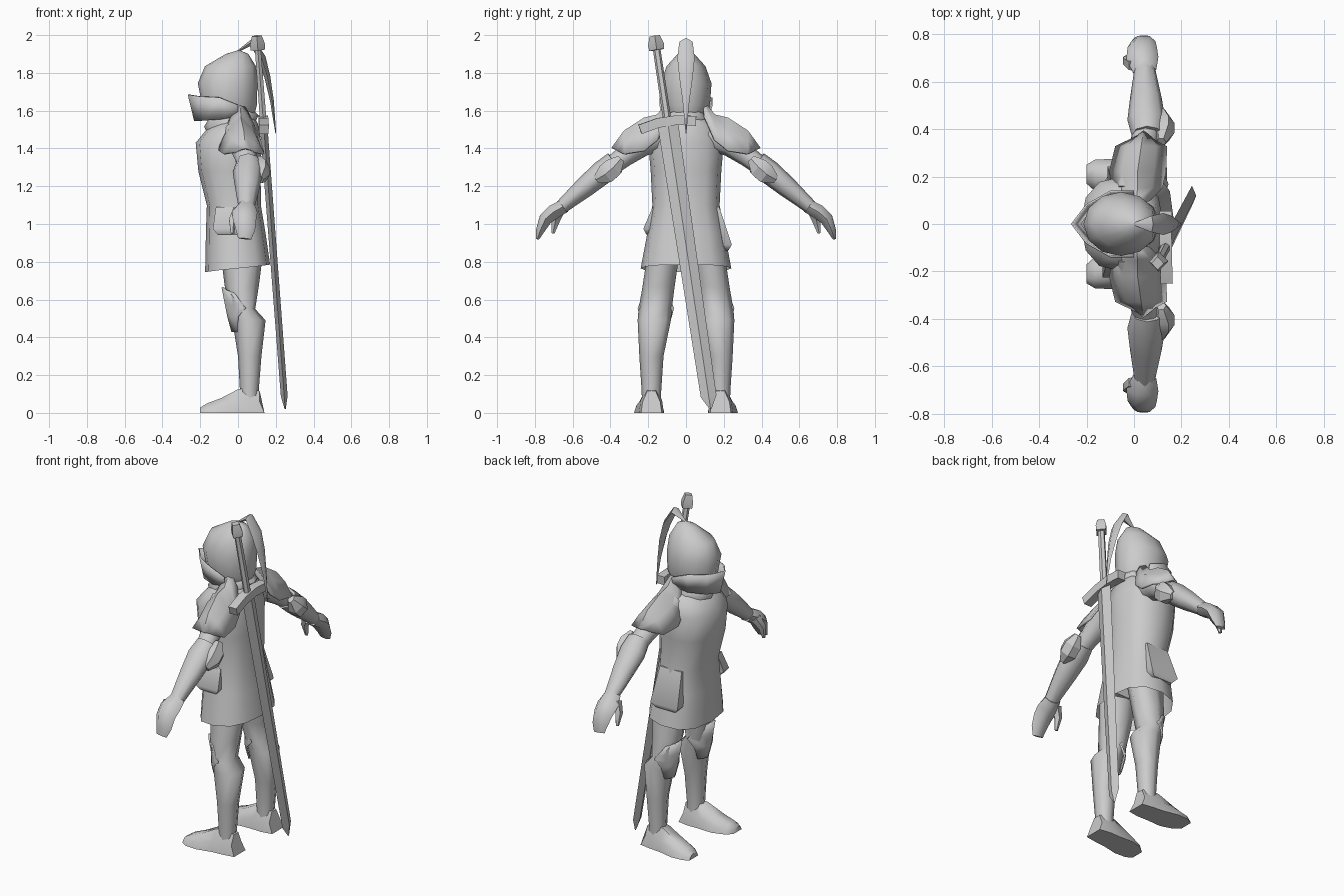
import bpy, bmesh, math
from mathutils import Vector as V

if "Cube" in bpy.data.objects:
    bpy.data.objects.remove(bpy.data.objects["Cube"])

steel = bpy.data.materials.new("plain_grey")
steel.diffuse_color = (0.6, 0.6, 0.6, 1)
steel.use_nodes = True
steel.node_tree.nodes["Principled BSDF"].inputs["Base Color"].default_value = steel.diffuse_color


def loft(name, rings, closed=True, caps=(True, True), mirror=False, thick=0, angle=55):
    """Skin a list of equal-length point rings."""
    bm = bmesh.new()
    vs = [[bm.verts.new(p) for p in r] for r in rings]
    n = len(vs[0])
    for a, b in zip(vs, vs[1:]):
        for i in range(n if closed else n - 1):
            j = (i + 1) % n
            bm.faces.new((a[i], a[j], b[j], b[i]))
    if closed:
        for use, r in zip(caps, (vs[0], vs[-1])):
            if use:
                bm.faces.new(r)
    bmesh.ops.remove_doubles(bm, verts=bm.verts, dist=0.0005)
    bmesh.ops.recalc_face_normals(bm, faces=bm.faces)
    me = bpy.data.meshes.new(name)
    bm.to_mesh(me)
    bm.free()
    me.materials.append(steel)
    ob = bpy.data.objects.new(name, me)
    bpy.context.collection.objects.link(ob)
    bpy.ops.object.select_all(action='DESELECT')
    ob.select_set(True)
    bpy.context.view_layer.objects.active = ob
    bpy.ops.object.shade_smooth_by_angle(angle=math.radians(angle))
    if thick:
        m = ob.modifiers.new("thickness", 'SOLIDIFY')
        m.thickness, m.offset = thick, 0
    if mirror:
        m = ob.modifiers.new("mirror", 'MIRROR')
        m.use_axis = (False, True, False)
        m.use_mirror_merge = False
    return ob


def level(cx, cy, z, rx, ry, n=12, tilt=0, power=1.0, phase=0):
    """Horizontal ring; tilt lifts the back edge, power < 1 squares it."""
    pts = []
    for i in range(n):
        a = 2 * math.pi * i / n + phase
        c, s = math.cos(a), math.sin(a)
        pts.append(V((cx + rx * math.copysign(abs(c) ** power, c),
                      cy + ry * math.copysign(abs(s) ** power, s), z + tilt * c)))
    return pts


def tube(name, path, ref, n=8, **kw):
    """Tube through (point, radius along ref, other radius)."""
    ps = [V(p[0]) for p in path]
    rings = []
    for i, (p, (_, ra, rb)) in enumerate(zip(ps, path)):
        t = (ps[min(i + 1, len(ps) - 1)] - ps[max(i - 1, 0)]).normalized()
        a = V(ref)
        a = (a - t * a.dot(t)).normalized()
        b = t.cross(a)
        rings.append([p + a * ra * math.cos(2 * math.pi * k / n)
                      + b * rb * math.sin(2 * math.pi * k / n) for k in range(n)])
    return loft(name, rings, **kw)


# Helmet
loft("helmet", [level(-.045, 0, 1.575, .135, .105, tilt=.015),
                level(-.045, 0, 1.63, .145, .127), level(-.055, 0, 1.745, .158, .135),
                level(-.04, 0, 1.835, .135, .103), level(-.005, 0, 1.90, .06, .045),
                level(.005, 0, 1.92, .004, .004)])

# Pointed visor wrapped around the lower face
def both(pts):
    return [V((x, -y, z)) for x, y, z in pts[:0:-1]] + [V(p) for p in pts]

loft("visor", [both([(-.262, 0, 1.685), (-.20, .08, 1.675), (-.10, .137, 1.67), (0, .137, 1.63)]),
               both([(-.228, 0, 1.545), (-.18, .065, 1.548), (-.09, .112, 1.555), (0, .12, 1.57)])],
     closed=False, thick=.008)

# Plume curling down behind the helmet
tube("plume", [((0, 0, 1.915), .005, .005), ((.075, 0, 1.965), .035, .022),
               ((.125, 0, 1.88), .046, .022), ((.155, 0, 1.78), .036, .016),
               ((.18, 0, 1.65), .018, .01), ((.2, 0, 1.48), .002, .002)], (0, 1, 0), n=4)

# Neck and flared collar
loft("neck", [level(-.03, 0, 1.48, .09, .09, 8), level(-.03, 0, 1.62, .09, .09, 8)])
loft("collar", [level(-.035, 0, 1.50, .12, .13, 10, .03), level(-.035, 0, 1.545, .145, .125, 10, .03),
                level(-.035, 0, 1.585, .115, .105, 10, .02)])

# Tunic with flared skirt, open at the hem
loft("tunic", [level(-.002, 0, .765, .172, .24, 12, .02, .8),
               level(-.012, 0, .95, .158, .205, 12, 0, .8),
               level(-.022, 0, 1.10, .143, .178, 12, 0, .8),
               level(-.045, 0, 1.28, .165, .187, 12, 0, .8),
               level(-.05, 0, 1.43, .174, .20, 12, 0, .85),
               level(-.035, 0, 1.51, .14, .17, 12, .02, .9),
               level(-.02, 0, 1.56, .10, .10, 12, .02)], caps=(False, True))

# Hip plates hanging on the skirt
q = dict(n=4, phase=math.pi / 4)
for name, s, x, low in (("left_hip_plate", 1, -.02, .86), ("right_hip_plate", -1, -.055, .945)):
    hx = .13 if s > 0 else .11
    drop = (1.09 - low) * .33
    loft(name, [level(x, s * .155, 1.09, hx * .8, .03, **q),
                level(x, s * (.17 + drop * .6), low + .03, hx, .038, **q),
                level(x, s * (.165 + drop * .5), low, hx * .7, .03, **q)])

# Shoulder guards: arched shells
def arch(y, z, cx, hx, drop):
    return [V((cx + hx * u, y + .04 * abs(u) * (-1 if y > .35 else 0), z - drop * abs(u) ** 1.6))
            for u in (-1, -.55, 0, .55, 1)]

loft("shoulder_guard", [arch(.095, 1.64, .01, .05, .07), arch(.15, 1.575, .015, .10, .13),
                        arch(.22, 1.558, .015, .115, .17), arch(.325, 1.49, .03, .105, .12),
                        arch(.39, 1.40, .04, .045, .02)],
     closed=False, mirror=True, thick=.012)

# Arms
tube("upper_arm", [((.0, .13, 1.47), .085, .085), ((.02, .24, 1.43), .08, .075),
                   ((.04, .33, 1.355), .06, .055), ((.055, .41, 1.295), .055, .05)],
     (1, 0, 0), mirror=True)
tube("forearm", [((.055, .375, 1.325), .065, .062), ((.052, .44, 1.275), .08, .064),
                 ((.05, .53, 1.20), .067, .056), ((.045, .665, 1.085), .042, .036)],
     (1, 0, 0), mirror=True)
# Faceted elbow guards
tube("elbow_guard", [((.115, .345, 1.345), .02, .025), ((.12, .385, 1.30), .05, .06),
                     ((.12, .425, 1.265), .05, .06), ((.115, .475, 1.235), .02, .025)],
     (1, 0, 0), n=6, mirror=True, angle=30)
# Mitten hands and thumbs
tube("hand", [((.045, .645, 1.095), .05, .042), ((.035, .70, 1.065), .068, .045),
              ((.035, .745, 1.025), .062, .04), ((.04, .772, .965), .05, .026),
              ((.035, .786, .922), .035, .01)], (1, 0, 0), n=6, mirror=True)
tube("thumb", [((.0, .67, 1.075), .03, .03), ((-.03, .69, 1.02), .022, .024),
               ((-.03, .705, .95), .01, .009)], (1, 0, 0), n=5, mirror=True)

# Legs
loft("leg", [level(.02, .12, .84, .112, .085, 8), level(.02, .145, .67, .09, .085, 8),
             level(.025, .163, .55, .066, .088, 8), level(.058, .168, .49, .088, .088, 8),
             level(.062, .183, .30, .062, .064, 8), level(.06, .183, .12, .05, .052, 8),
             level(.06, .183, .05, .05, .05, 8)], mirror=True)
# Pointed knee guards
loft("knee_guard", [[V((xf + (xs - xf) * abs(u) ** 1.5, .16 + w * u, z - d * abs(u)))
                     for u in (-1, -.5, 0, .5, 1)]
                    for xf, xs, z, w, d in ((-.082, -.02, .665, .06, .03), (-.068, .04, .59, .092, .035),
                                            (-.052, .0, .51, .082, .0), (-.03, .0, .43, .05, 0))],
     closed=False, mirror=True, thick=.01)

# Feet
loft("foot", [[V((x + dx, cy - w, 0)), V((x + dx, cy + w, 0)), V((x, cy + w * .85, h * .5)),
               V((x, cy + w * .4, h)), V((x, cy - w * .4, h)), V((x, cy - w * .85, h * .5))]
              for x, dx, cy, w, h in ((.115, .025, .183, .055, .115), (.06, .01, .183, .066, .135),
                                      (.0, 0, .187, .068, .125), (-.09, 0, .195, .08, .078),
                                      (-.165, 0, .205, .066, .05), (-.20, 0, .21, .04, .028))],
     mirror=True)

# Sword slung across the back
top, tip = V((.10, -.165, 1.99)), V((.25, .13, .02))
at = lambda t: tip.lerp(top, t)
side = (0, 1, 0)
tube("sword_blade", [(tip, .005, .003), (at(.035), .042, .018), (at(.775), .055, .02)],
     side, n=4, angle=20)
tube("sword_grip", [(at(.77), .022, .02), (at(.97), .02, .018)], side, n=6)
tube("sword_pommel", [(at(.965), .04, .038), (at(.98), .042, .04), (at(1.003), .028, .026)],
     side, n=4, angle=20)
d = (top - tip).normalized()
w = (V(side) - d * d.y).normalized()
c = at(.773)
tube("sword_guard", [(c - w * .15 - d * .02, .036, .036), (c - w * .05, .036, .036),
                     (c + w * .05, .036, .036), (c + w * .15 - d * .02, .036, .036)],
     (1, 0, 1), n=4, angle=20)
